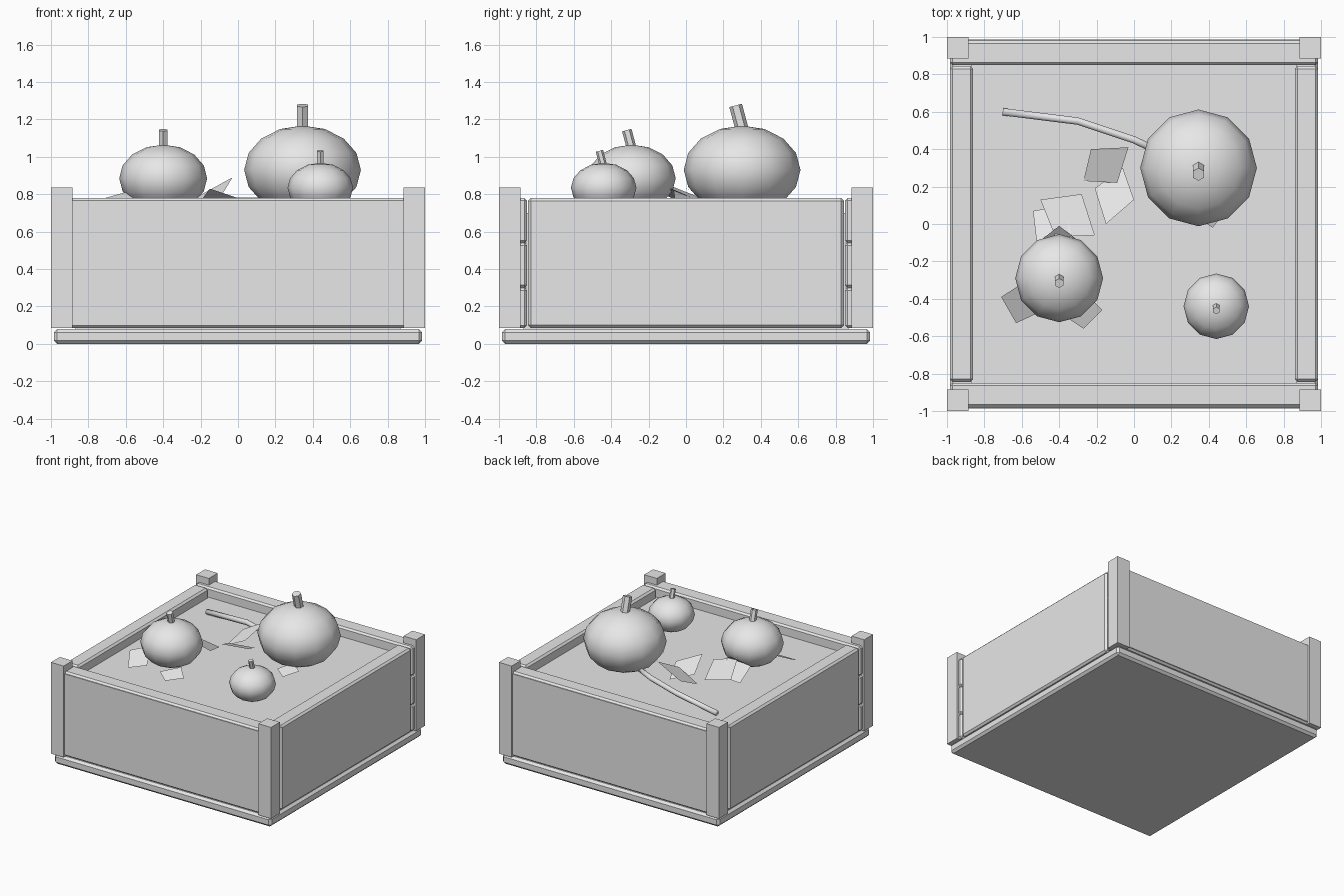
import bpy, bmesh, math
from mathutils import Vector

if "Cube" in bpy.data.objects:
    bpy.data.objects.remove(bpy.data.objects["Cube"])

grey = bpy.data.materials.new("plain grey")
grey.diffuse_color = (0.8, 0.8, 0.8, 1)
grey.use_nodes = True
grey.node_tree.nodes["Principled BSDF"].inputs["Base Color"].default_value = grey.diffuse_color


def finish(name, bm, smooth=False):
    mesh = bpy.data.meshes.new(name)
    bm.to_mesh(mesh)
    bm.free()
    mesh.materials.append(grey)
    for p in mesh.polygons:
        p.use_smooth = smooth
    ob = bpy.data.objects.new(name, mesh)
    bpy.context.collection.objects.link(ob)
    return ob


def box(name, lo, hi, chamfer=0):
    bm = bmesh.new()
    bmesh.ops.create_cube(bm, size=1)
    for v in bm.verts:
        v.co = Vector([lo[i] if v.co[i] < 0 else hi[i] for i in range(3)])
    if chamfer:
        bmesh.ops.bevel(bm, geom=bm.edges[:], offset=chamfer, segments=1,
                        affect='EDGES', profile=0.5)
    return finish(name, bm)


def tube(name, points, radius, sides=6, smooth=False):
    # Rings of vertices along a path, bridged and capped
    bm = bmesh.new()
    pts = [Vector(p) for p in points]
    rings = []
    for i, p in enumerate(pts):
        d = (pts[min(i + 1, len(pts) - 1)] - pts[max(i - 1, 0)]).normalized()
        q = d.to_track_quat('Z', 'Y')
        ring = []
        for k in range(sides):
            a = math.tau * (k + 0.5) / sides
            ring.append(bm.verts.new(
                p + q @ Vector((radius * math.cos(a), radius * math.sin(a), 0))))
        rings.append(ring)
    for a, b in zip(rings, rings[1:]):
        for k in range(sides):
            n = (k + 1) % sides
            bm.faces.new((a[k], a[n], b[n], b[k]))
    bm.faces.new(rings[0][::-1])
    bm.faces.new(rings[-1])
    return finish(name, bm, smooth)


# Base slab and soil filling
box("base", (-0.985, -0.985, 0), (0.985, 0.985, 0.08), 0.018)
box("soil", (-0.87, -0.87, 0.08), (0.87, 0.87, 0.70))

# Corner posts
for sx in (-1, 1):
    for sy in (-1, 1):
        xs, ys = sorted((sx * 0.885, sx)), sorted((sy * 0.885, sy))
        box("corner_post", (xs[0], ys[0], 0.085), (xs[1], ys[1], 0.835))

# Walls: front and back run into the posts, sides sit between them
for s in (-1, 1):
    ys = sorted((s * 0.85, s * 0.98))
    box("long_wall", (-0.88, ys[0], 0.085), (0.88, ys[1], 0.78), 0.015)
    for z0, z1 in ((0.085, 0.30), (0.30, 0.54), (0.54, 0.78)):
        box("wall_board", (-0.985, ys[0], z0), (0.985, ys[1], z1), 0.014)
    xs = sorted((s * 0.86, s * 0.985))
    box("side_wall", (xs[0], -0.845, 0.085), (xs[1], 0.845, 0.78), 0.015)
    # Flush facing that covers the board joints
    fs = sorted((s * 0.97, s * 0.986))
    box("wall_facing", (-0.89, fs[0], 0.1), (0.89, fs[1], 0.765))

# Pumpkins: squashed spheres with leaning six-sided stems
for x, y, z, r, h, top, sr in ((0.345, 0.30, 0.93, 0.312, 0.237, 1.275, 0.035),
                               (-0.40, -0.29, 0.885, 0.235, 0.180, 1.143, 0.026),
                               (0.44, -0.44, 0.835, 0.175, 0.133, 1.032, 0.020)):
    bm = bmesh.new()
    bmesh.ops.create_uvsphere(bm, u_segments=12, v_segments=8, radius=1)
    for v in bm.verts:
        v.co = Vector((x + r * v.co.x, y + r * v.co.y, z + h * v.co.z))
    finish("pumpkin", bm, True)
    base = z + h - 0.04
    lean = (top - base) * math.tan(math.radians(15))
    tube("pumpkin_stem", [(x, y + 0.005, base), (x, y + 0.005 - lean, top)], sr)

# Vine creeping out of the large pumpkin
tube("vine", [(-0.70, 0.60, 0.72), (-0.30, 0.55, 0.757),
              (0.0, 0.45, 0.762), (0.15, 0.38, 0.765)], 0.021, 8, True)

# Loose flat leaves
leaves = (
    ((-0.23, 0.40, 0.78), (-0.03, 0.41, 0.89), (-0.09, 0.22, 0.79), (-0.27, 0.23, 0.70)),
    ((-0.21, 0.19, 0.75), (-0.06, 0.30, 0.71), (0.0, 0.13, 0.78), (-0.15, 0.0, 0.83)),
    ((-0.50, 0.13, 0.76), (-0.28, 0.16, 0.71), (-0.21, -0.06, 0.78), (-0.42, -0.07, 0.84)),
    ((-0.54, 0.07, 0.72), (-0.37, 0.10, 0.75), (-0.33, -0.08, 0.83), (-0.52, -0.10, 0.79)),
    ((-0.40, -0.01, 0.87), (-0.31, -0.08, 0.81), (-0.40, -0.16, 0.75), (-0.49, -0.08, 0.81)),
    ((-0.71, -0.39, 0.78), (-0.57, -0.30, 0.82), (-0.50, -0.47, 0.74), (-0.63, -0.53, 0.71)),
    ((-0.36, -0.50, 0.74), (-0.27, -0.56, 0.71), (-0.17, -0.46, 0.72), (-0.25, -0.38, 0.76)),
    ((0.33, 0.04, 0.74), (0.42, -0.02, 0.72), (0.50, 0.08, 0.75), (0.40, 0.14, 0.77)),
)
for corners in leaves:
    bm = bmesh.new()
    bm.faces.new([bm.verts.new(c) for c in reversed(corners)])
    finish("leaf", bm)
